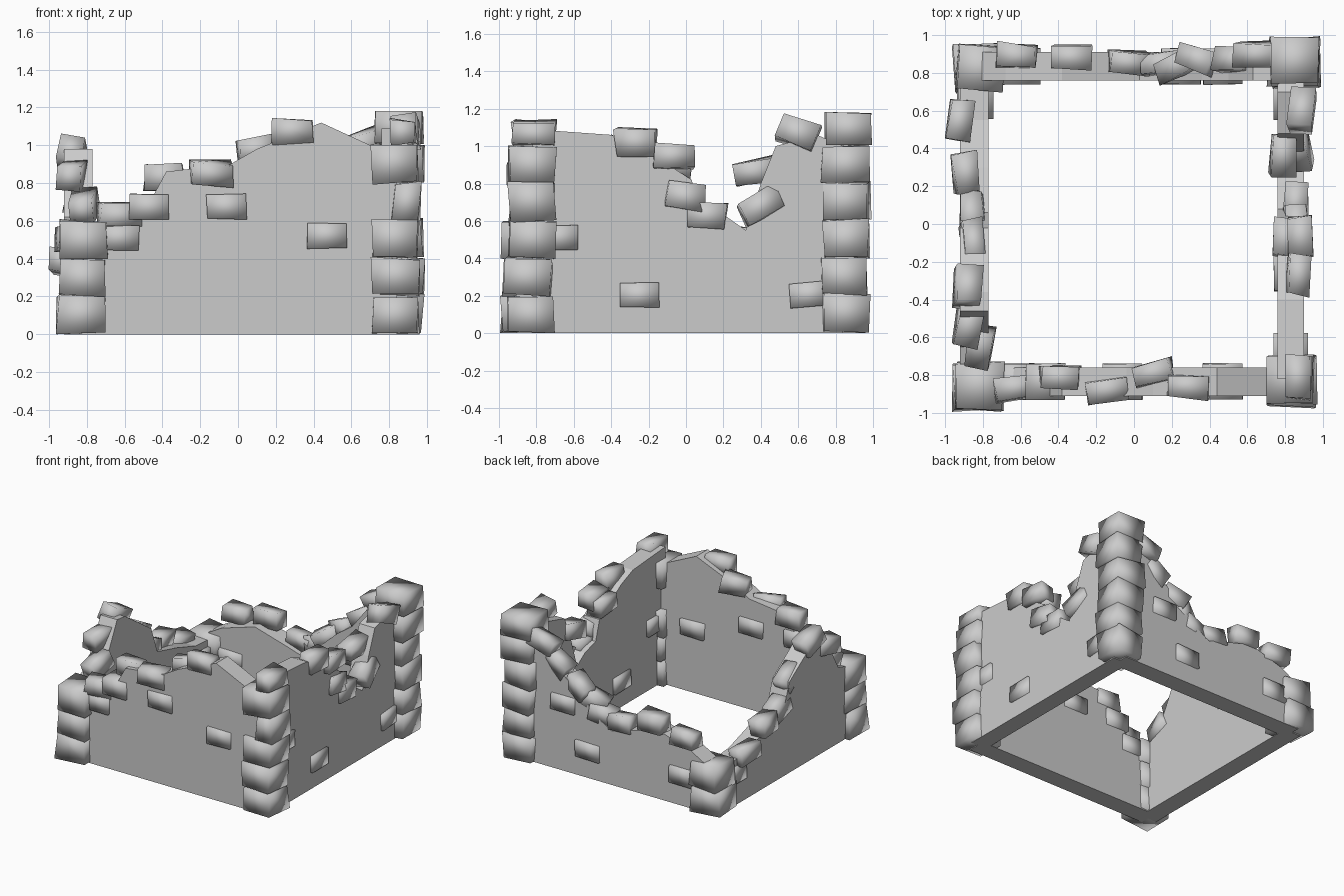
import bpy, bmesh, math, random
from mathutils import Matrix, Euler, Vector

if "Cube" in bpy.data.objects:
    bpy.data.objects.remove(bpy.data.objects["Cube"])

random.seed(4)


def finish(name, bm, smooth=False):
    bmesh.ops.recalc_face_normals(bm, faces=bm.faces)
    me = bpy.data.meshes.new(name)
    bm.to_mesh(me)
    bm.free()
    for p in me.polygons:
        p.use_smooth = smooth
    ob = bpy.data.objects.new(name, me)
    bpy.context.collection.objects.link(ob)
    return ob


def wall(name, top, inner, outer, axis):
    """Broken wall: a ragged profile (along, height) given thickness."""
    bm = bmesh.new()
    pts = [(top[0][0], 0)] + top + [(top[-1][0], 0)]
    sides = []
    for d in (inner, outer):
        sides.append([bm.verts.new((a, d, z) if axis == 'x' else (d, a, z))
                      for a, z in pts])
    n = len(pts)
    for s in sides:
        bm.faces.new(s)
    for i in range(n):
        j = (i + 1) % n
        bm.faces.new((sides[0][i], sides[0][j], sides[1][j], sides[1][i]))
    finish(name, bm)


def stone(name, loc, size, rot=(0, 0, 0), jitter=0.012):
    """Roughly hewn block with softly shaded faces."""
    bm = bmesh.new()
    bmesh.ops.create_cube(bm, size=1)
    r = Euler([math.radians(a) for a in rot]).to_matrix()
    for v in bm.verts:
        p = Vector(c * s for c, s in zip(v.co, size))
        p += Vector(random.uniform(-jitter, jitter) for _ in range(3))
        v.co = r @ p + Vector(loc)
        v.co.z = max(v.co.z, 0)
    finish(name, bm, True)


# Four broken walls
wall("front_wall", [(-.84, .56), (-.6, .58), (-.55, .6), (-.45, .73), (-.38, .86),
                    (-.04, .9), (.1, .98), (.44, 1.12), (.7, 1.0), (.84, .94)],
     -.76, -.91, 'x')
wall("back_wall", [(-.84, .38), (-.68, .47), (-.38, .56), (-.1, .48), (.03, .44),
                   (.14, .5), (.36, .7), (.5, .8), (.63, .97), (.84, 1.0)],
     .76, .91, 'x')
wall("right_wall", [(-.82, 1.09), (-.4, 1.06), (-.25, 1.0), (.03, .82), (.08, .66),
                    (.22, .62), (.32, .55), (.4, .8), (.48, 1.0), (.7, 1.06), (.84, 1.0)],
     .76, .90, 'y')
wall("left_wall", [(-.84, .56), (-.65, .62), (-.55, .8), (-.46, .98), (-.36, .97),
                   (-.02, .74), (.06, .52), (.3, .46), (.55, .38), (.84, .36)],
     -.77, -.92, 'y')

# Corner stacks of large blocks
for name, x, y, levels in (("front_left", -.825, -.855, 3), ("front_right", .835, -.835, 5),
                           ("back_left", -.82, .825, 2), ("back_right", .845, .855, 6)):
    for i in range(levels):
        h = .17 if i == 5 else .2
        w, dx = .245, random.uniform(-.012, .012)
        if name == "front_right" and i == 3:
            w, dx = .14, .055
        stone(f"{name}_corner_block_{i + 1}",
              (x + dx, y + random.uniform(-.01, .01), .2 * i + h / 2 + .003),
              (w, .245, h), (0, 0, random.uniform(-3, 3)))
stone("corner_cap_stone", (.87, -.81, 1.07), (.13, .22, .13), (0, 0, -4))

# Loose stones on front and back walls: x, y, z, tilt, turn
along_x = [
    (-.63, -.87, .63, 0, 10), (-.39, -.81, .83, 0, -3), (-.14, -.88, .85, 4, 12),
    (.10, -.79, .98, -6, 16), (.29, -.86, 1.07, 0, -3),
    (-.62, .89, .56, -4, -4), (-.33, .88, .61, 0, 0), (-.03, .86, .51, 6, -5),
    (.14, .85, .53, -12, 8), (.23, .84, .62, -30, 25), (.34, .87, .71, -25, -20),
    (.53, .87, .85, -35, -5), (.65, .9, 1.0, -20, 0),
]
for i, (x, y, z, t, r) in enumerate(along_x):
    stone(f"cross_rubble_{i + 1}", (x, y, z), (.21, .12, .13), (random.uniform(-8, 8), t, r))

# Loose stones on side walls: x, y, z, tilt, turn
along_y = [
    (.87, -.27, 1.02, 0, -4), (.88, -.07, .94, 0, 5), (.80, -.07, .90, -8, -6),
    (.86, .0, .73, -7, 3), (.86, .11, .625, 0, -3), (.79, .36, .86, 8, -4),
    (.86, .4, .68, 28, 8), (.89, .6, 1.07, -18, -5),
    (-.92, .55, .385, -3, -8), (-.89, .27, .5, -5, 6), (-.86, .06, .55, -20, 0),
    (-.85, -.09, .74, -25, 3), (-.88, -.33, .95, -20, -5), (-.88, -.54, .84, 10, -8),
    (-.81, -.65, .68, 20, -10),
]
for i, (x, y, z, t, r) in enumerate(along_y):
    stone(f"side_rubble_{i + 1}", (x, y, z), (.125, .21, .13), (t, random.uniform(-8, 8), r))

# Stones set through the wall faces
for i, (x, z) in enumerate([(-.47, .675), (-.06, .675), (.47, .52), (-.63, .51)]):
    stone(f"front_face_stone_{i + 1}", (x, -.835, z), (.21, .19, .13), jitter=.004)
for i, (x, z) in enumerate([(.25, .22), (-.6, .24), (.47, .55)]):
    stone(f"back_face_stone_{i + 1}", (x, .835, z), (.21, .19, .13), jitter=.004)
for i, (y, z, t) in enumerate([(-.25, .205, 0), (.66, .205, 6), (-.68, .51, 0)]):
    stone(f"right_face_stone_{i + 1}", (.83, y, z), (.18, .21, .13), (t, 0, 0), .004)
stone("left_face_stone", (-.84, .66, .25), (.19, .21, .13), jitter=.004)
